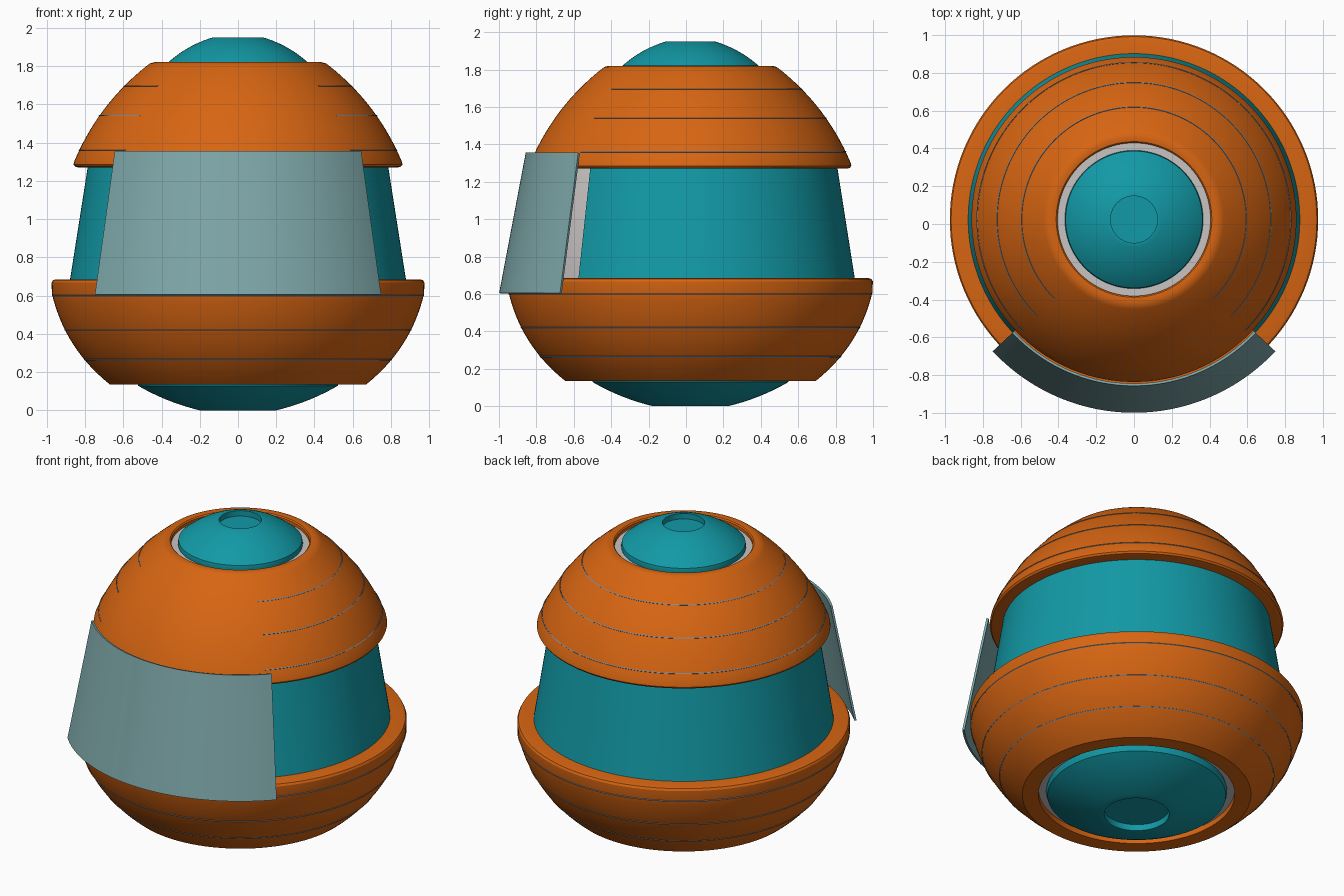
import bpy, bmesh, math

cube = bpy.data.objects.get("Cube")
if cube:
    bpy.data.objects.remove(cube, do_unlink=True)

CENTRE_Y = 0.024
GAP = 43  # degrees below the x axis where the front opening begins


def material(name, rgb):
    m = bpy.data.materials.new(name)
    m.use_nodes = True
    m.diffuse_color = (*rgb, 1)
    bsdf = m.node_tree.nodes["Principled BSDF"]
    bsdf.inputs["Base Color"].default_value = (*rgb, 1)
    bsdf.inputs["Roughness"].default_value = 0.6
    return m


orange = material("orange", (0.68, 0.13, 0.006))
teal = material("teal", (0.006, 0.32, 0.38))
visor_grey = material("pale teal grey", (0.21, 0.39, 0.40))
white = material("off white", (0.58, 0.55, 0.54))
steel = material("steel blue", (0.19, 0.26, 0.33))


def arc(a, b, c, n=14):
    """Smooth curve through three profile points."""
    d1, d2 = math.dist(a, b), math.dist(b, c)
    t = d1 / (d1 + d2)
    pts = []
    for i in range(n + 1):
        u = i / n
        wa = (u - t) * (u - 1) / t
        wb = u * (u - 1) / (t * (t - 1))
        wc = u * (u - t) / (1 - t)
        pts.append(tuple(wa * p + wb * q + wc * r for p, q, r in zip(a, b, c)))
    return pts


def radius_at(profile, z):
    for (r1, z1), (r2, z2) in zip(profile, profile[1:]):
        if min(z1, z2) <= z <= max(z1, z2) and z1 != z2:
            return r1 + (r2 - r1) * (z - z1) / (z2 - z1)


def revolve(name, profile, mat, start=0, end=360, closed=True, steps=128):
    """Turn an (r, z) profile about the vertical axis; angles in degrees."""
    full = end - start >= 360
    bm = bmesh.new()
    rows = []
    for i in range(steps if full else steps + 1):
        a = math.radians(start + (end - start) * i / steps)
        rows.append([bm.verts.new((r * math.cos(a), r * math.sin(a), z)) for r, z in profile])
    n = len(profile)
    pairs = list(zip(rows, rows[1:])) + ([(rows[-1], rows[0])] if full else [])
    for p, q in pairs:
        for j in range(n if closed else n - 1):
            k = (j + 1) % n
            bm.faces.new((p[j], q[j], q[k], p[k]))
    if not full:
        bm.faces.new(rows[0])
        bm.faces.new(rows[-1])
    bmesh.ops.remove_doubles(bm, verts=bm.verts, dist=0.00001)
    bmesh.ops.recalc_face_normals(bm, faces=bm.faces)
    mesh = bpy.data.meshes.new(name)
    bm.to_mesh(mesh)
    bm.free()
    mesh.materials.append(mat)
    ob = bpy.data.objects.new(name, mesh)
    ob.location.y = CENTRE_Y
    bpy.context.collection.objects.link(ob)
    bpy.ops.object.select_all(action="DESELECT")
    ob.select_set(True)
    bpy.context.view_layer.objects.active = ob
    bpy.ops.object.shade_smooth_by_angle(angle=math.radians(30))
    return ob


# Inner core, seen in the openings
revolve("inner_core", [(0, 0.17), (0.6, 0.17), (0.855, 0.66), (0.855, 0.69),
                       (0.765, 1.27), (0.42, 1.79), (0, 1.79)], white, closed=False)

# Middle band, open at the front
revolve("middle_band", [(0.882, 0.66), (0.783, 1.29), (0.755, 1.29), (0.85, 0.66)],
        teal, -GAP, 180 + GAP)

# Upper shell with rounded rims
upper = arc((0.857, 1.3), (0.725, 1.54), (0.475, 1.803))
revolve("upper_shell", [(0.835, 1.27), (0.852, 1.274), (0.86, 1.285)] + upper
        + [(0.46, 1.814), (0.435, 1.82), (0.412, 1.817), (0.405, 1.81),
           (0.405, 1.77), (0.7, 1.27)], orange)

# Lower shell with rounded lip
lower = arc((0.973, 0.61), (0.905, 0.42), (0.67, 0.135))
revolve("lower_shell", [(0.8, 0.685), (0.95, 0.685), (0.968, 0.68), (0.975, 0.667)] + lower
        + [(0.575, 0.135), (0.575, 0.19)], orange)

# End caps with shallow round dents
revolve("top_cap", [(0.36, 1.77), (0.366, 1.80)]
        + arc((0.362, 1.822), (0.26, 1.895), (0.13, 1.95))
        + [(0.124, 1.95), (0.124, 1.915), (0, 1.915)], teal, closed=False)
revolve("bottom_cap", [(0.52, 0.19), (0.53, 0.155)]
        + arc((0.522, 0.128), (0.38, 0.058), (0.2, 0))
        + [(0.19, 0), (0.19, 0.04), (0, 0.04)], teal, closed=False)


# Fine seam rings around both shells
def seam(name, profile, z, start, end):
    r, h = radius_at(profile, z), 0.004
    revolve(name, [(r + h, z), (r, z + h), (r - h, z), (r, z - h)], steel, start, end)


for i, z in enumerate((1.36, 1.54, 1.695)):
    seam(f"upper_seam_{i + 1}", upper, z, -45, 225)
for i, z in enumerate((0.6, 0.42, 0.265)):
    seam(f"lower_seam_{i + 1}", [(0.974, 0.65)] + lower, z, 0, 360)

# Curved front visor
revolve("front_visor", [(1.023, 0.605), (0.881, 1.355), (0.868, 1.352), (1.01, 0.602)],
        visor_grey, 180 + GAP, 360 - GAP, steps=64)
